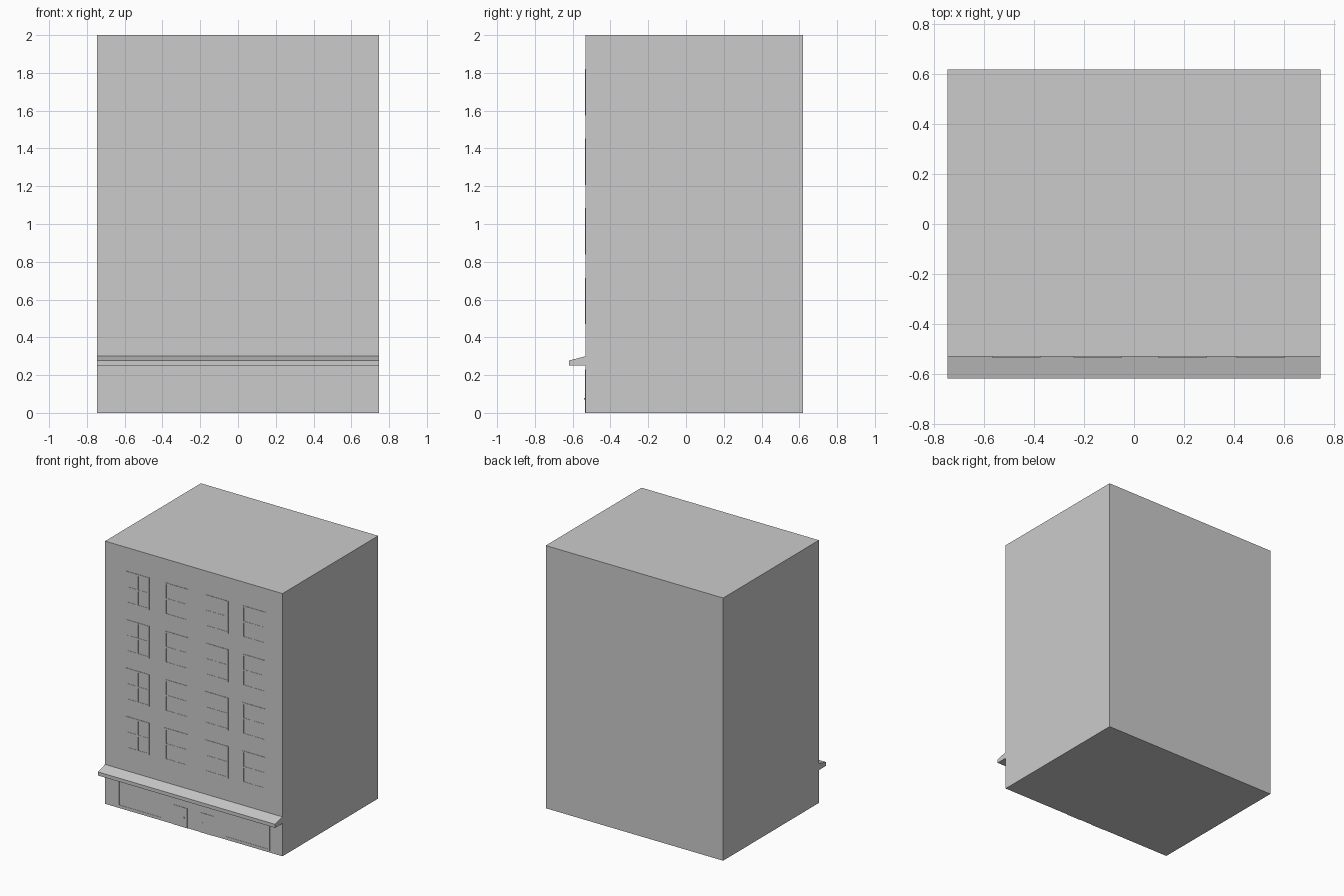
import bpy, bmesh

if "Cube" in bpy.data.objects:
    bpy.data.objects.remove(bpy.data.objects["Cube"])

WALL = -0.532          # front wall plane
HALF = 0.747           # half width of the building


def prism(name, profile, x0, x1):
    """Extrude a (y, z) profile along x."""
    bm = bmesh.new()
    face = bm.faces.new([bm.verts.new((x0, y, z)) for y, z in profile])
    new = bmesh.ops.extrude_face_region(bm, geom=[face])["geom"]
    bmesh.ops.translate(bm, vec=(x1 - x0, 0, 0),
                        verts=[v for v in new if isinstance(v, bmesh.types.BMVert)])
    bmesh.ops.recalc_face_normals(bm, faces=bm.faces)
    mesh = bpy.data.meshes.new(name)
    bm.to_mesh(mesh)
    bm.free()
    obj = bpy.data.objects.new(name, mesh)
    bpy.context.collection.objects.link(obj)
    return obj


def block(name, x0, x1, y0, y1, z0, z1):
    return prism(name, [(y0, z0), (y1, z0), (y1, z1), (y0, z1)], x0, x1)


def relief(name, x0, x1, z0, z1, depth):
    """Thin block standing slightly proud of the front wall."""
    return block(name, x0, x1, WALL - depth, WALL + 0.005, z0, z1)


def framed(name, x0, x1, z0, z1, t, depth):
    """Four frame bars around a rectangle."""
    relief(name + "_left_bar", x0, x0 + t, z0, z1, depth)
    relief(name + "_right_bar", x1 - t, x1, z0, z1, depth)
    relief(name + "_bottom_bar", x0 + t, x1 - t, z0, z0 + t, depth)
    relief(name + "_top_bar", x0 + t, x1 - t, z1 - t, z1, depth)


# Main building volume
block("building_body", -HALF, HALF, WALL, 0.62, 0, 2)

# Sloped canopy over the shop front
prism("canopy", [(WALL + 0.005, 0.25), (-0.62, 0.25), (-0.62, 0.277),
                 (WALL, 0.30), (WALL + 0.005, 0.30)], -HALF, HALF)

# Upper windows: frame and crossing glazing bars, four columns by four floors
W, H, T = 0.195, 0.245, 0.012
for floor in range(4):
    z = 0.47 + 0.3685 * floor
    for col, x in enumerate((-0.57, -0.243, 0.097, 0.41)):
        name = f"window_{floor}_{col}"
        relief(name + "_pane", x, x + W, z, z + H, 0.001)
        framed(name, x, x + W, z, z + H, T, 0.003)
        relief(name + "_mullion", x + W / 2 - T / 2, x + W / 2 + T / 2, z + T, z + H - T, 0.003)
        relief(name + "_transom", x + T, x + W - T, z + H / 2 - T / 2, z + H / 2 + T / 2, 0.0028)

# Ground floor: a shop window, a door and a handle on each side
for side, label in ((-1, "left"), (1, "right")):
    def span(a, b):
        return sorted((side * a, side * b))
    relief(f"{label}_shop_pane", *span(0.25, 0.64), 0.01, 0.23, 0.001)
    framed(f"{label}_shop_window", *span(0.25, 0.64), 0.01, 0.23, 0.014, 0.003)
    relief(f"{label}_door", *span(0.053, 0.168), 0, 0.15, 0.003)
    relief(f"{label}_door_handle", *span(0.077, 0.085), 0.07, 0.078, 0.007)
